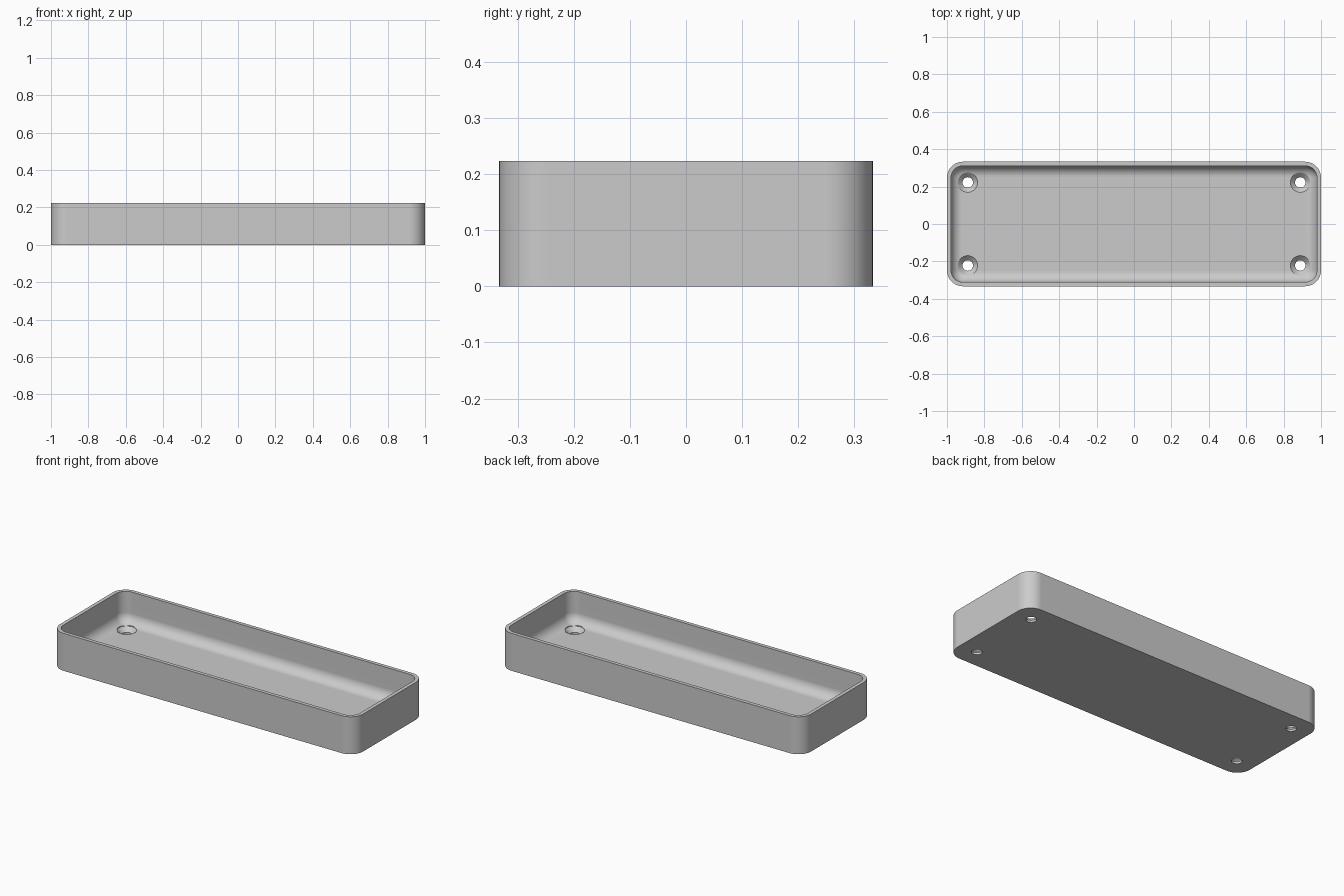
import bpy, bmesh
from math import sin, cos, pi, radians

default = bpy.data.objects.get("Cube")
if default:
    bpy.data.objects.remove(default, do_unlink=True)

HALF_X, HALF_Y, HEIGHT = 1.0, 0.333, 0.223
CORNER, WALL, FLOOR, FILLET = 0.085, 0.022, 0.037, 0.06
HOLE_X, HOLE_Y, HOLE_R, SINK_R = 0.889, 0.222, 0.028, 0.053
SINK_DEPTH = SINK_R - HOLE_R


def rounded_loop(bm, inset, z, steps=12):
    """Ring of vertices: rounded rectangle moved inwards by inset."""
    r = CORNER - inset
    cx, cy = HALF_X - CORNER, HALF_Y - CORNER
    ring = []
    for quarter, (sx, sy) in enumerate([(1, 1), (-1, 1), (-1, -1), (1, -1)]):
        for i in range(steps + 1):
            a = (quarter + i / steps) * pi / 2
            ring.append(bm.verts.new((sx * cx + r * cos(a), sy * cy + r * sin(a), z)))
    return ring


def circle_loop(bm, x, y, r, z, sides=32):
    return [bm.verts.new((x + r * cos(2 * pi * i / sides), y + r * sin(2 * pi * i / sides), z))
            for i in range(sides)]


def skin(bm, rings):
    """Join rings into a closed solid with a cap at each end."""
    for a, b in zip(rings, rings[1:]):
        for i in range(len(a)):
            j = (i + 1) % len(a)
            bm.faces.new((a[i], a[j], b[j], b[i]))
    bm.faces.new(rings[0][::-1])
    bm.faces.new(rings[-1])


def make_object(name, bm):
    bmesh.ops.recalc_face_normals(bm, faces=bm.faces)
    mesh = bpy.data.meshes.new(name)
    bm.to_mesh(mesh)
    bm.free()
    obj = bpy.data.objects.new(name, mesh)
    bpy.context.collection.objects.link(obj)
    return obj


# Tray shell: outer wall, rim, inner wall, bottom fillet, floor
bm = bmesh.new()
rings = [rounded_loop(bm, 0, 0), rounded_loop(bm, 0, HEIGHT), rounded_loop(bm, WALL, HEIGHT)]
for i in range(11):
    a = i / 10 * pi / 2
    rings.append(rounded_loop(bm, WALL + FILLET * (1 - cos(a)), FLOOR + FILLET * (1 - sin(a))))
skin(bm, rings)
tray = make_object("tray", bm)

# Countersunk screw holes
bm = bmesh.new()
profile = [(HOLE_R, -0.05), (HOLE_R, FLOOR - SINK_DEPTH), (SINK_R, FLOOR), (SINK_R, FLOOR + 0.05)]
for sx in (-1, 1):
    for sy in (-1, 1):
        skin(bm, [circle_loop(bm, sx * HOLE_X, sy * HOLE_Y, r, z) for r, z in profile])
cutter = make_object("screw_hole_cutter", bm)
cutter.hide_render = True

bpy.ops.object.select_all(action="DESELECT")
tray.select_set(True)
bpy.context.view_layer.objects.active = tray
cut = tray.modifiers.new("screw_holes", "BOOLEAN")
cut.operation = "DIFFERENCE"
cut.solver = "EXACT"
cut.object = cutter
bpy.ops.object.modifier_apply(modifier=cut.name)
bpy.data.objects.remove(cutter, do_unlink=True)

# Grey plastic
grey = bpy.data.materials.new("grey_plastic")
grey.use_nodes = True
colour = (0.6, 0.6, 0.6, 1)
grey.diffuse_color = colour
grey.node_tree.nodes["Principled BSDF"].inputs["Base Color"].default_value = colour
tray.data.materials.clear()
tray.data.materials.append(grey)

# Smooth rounded corners, crisp edges
bpy.ops.object.shade_smooth_by_angle(angle=radians(30))
weighted = tray.modifiers.new("flat_faces", "WEIGHTED_NORMAL")
weighted.keep_sharp = True
